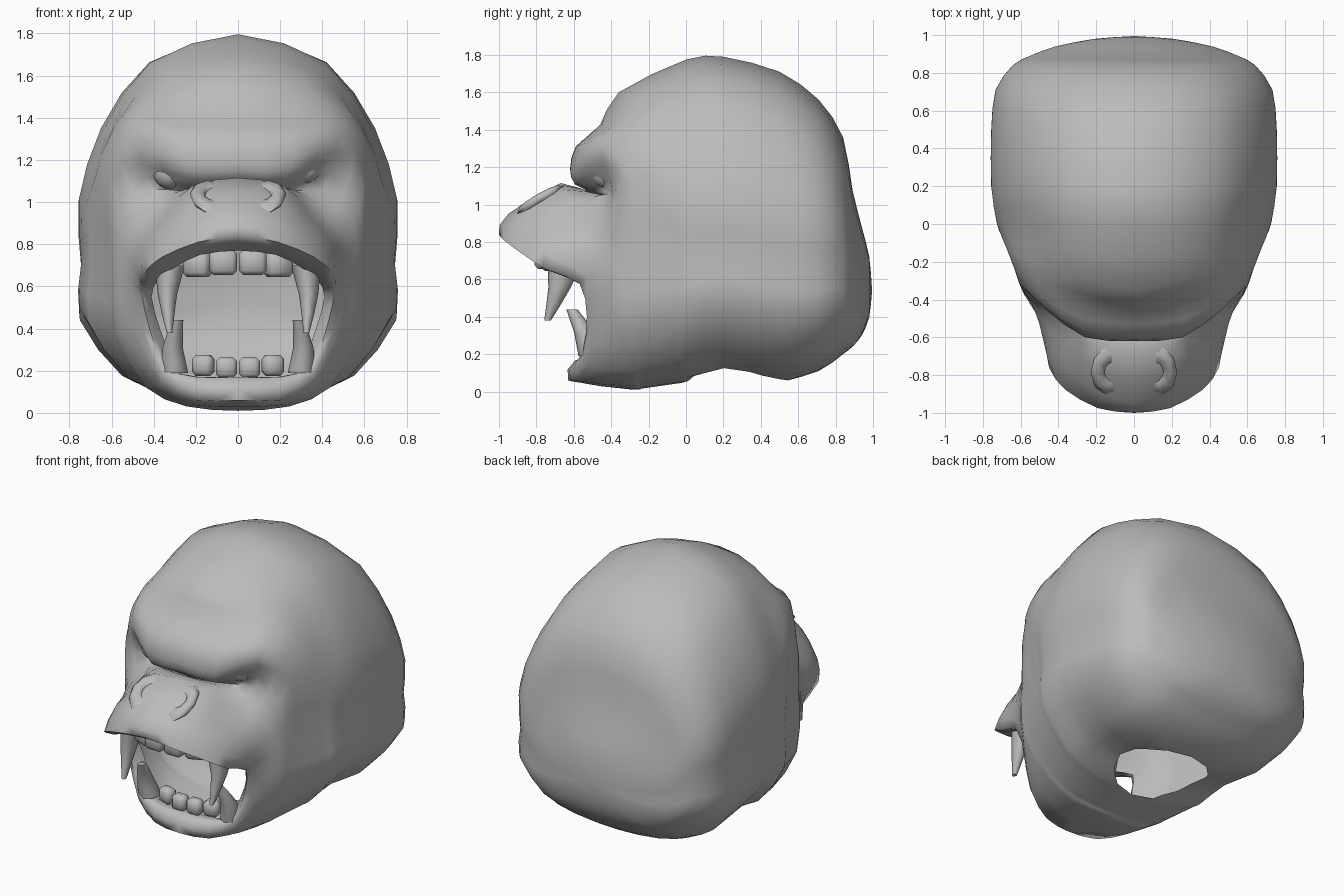
import bpy, bmesh, math
from mathutils import Vector as V, Matrix

if "Cube" in bpy.data.objects:
    bpy.data.objects.remove(bpy.data.objects["Cube"])

skin = bpy.data.materials.new("plain_grey")
skin.diffuse_color = (0.5, 0.5, 0.5, 1)
skin.use_nodes = True
skin.node_tree.nodes["Principled BSDF"].inputs["Base Color"].default_value = skin.diffuse_color


def finish(name, bm, angle=60):
    bmesh.ops.recalc_face_normals(bm, faces=bm.faces)
    me = bpy.data.meshes.new(name)
    bm.to_mesh(me)
    bm.free()
    me.materials.append(skin)
    ob = bpy.data.objects.new(name, me)
    bpy.context.collection.objects.link(ob)
    bpy.ops.object.select_all(action='DESELECT')
    ob.select_set(True)
    bpy.context.view_layer.objects.active = ob
    bpy.ops.object.shade_smooth_by_angle(angle=math.radians(angle))
    return ob


def spline(pts, n, mirrored=False):
    """Curve through the points with n steps per span."""
    flip = V((-1, 1, 1))
    before = pts[1] * flip if mirrored else pts[0] * 2 - pts[1]
    after = pts[-2] * flip if mirrored else pts[-1] * 2 - pts[-2]
    q = [before, *pts, after]
    out = []
    for p0, p1, p2, p3 in zip(q, q[1:], q[2:], q[3:]):
        m1, m2 = (p2 - p0) * .42, (p3 - p1) * .42
        for j in range(n):
            t = j / n
            out.append(p1 * (2*t**3 - 3*t*t + 1) + m1 * (t**3 - 2*t*t + t)
                       + p2 * (3*t*t - 2*t**3) + m2 * (t**3 - t*t))
    return out + [pts[-1]]


# --- head: half rings run from chin centre to crown centre ---
def section(y, s, top, low):
    outline = [(0, 0), (.3, .015), (.55, .07), (.75, .23), (.742, .37),
               (.755, .54), (.65, .74), (.42, .925), (0, 1)]
    return [V((x * s, y, low + (top - low) * t)) for x, t in outline]


lip_inner = [V(p) for p in (
    (0, -.5, .16), (.18, -.5, .16), (.29, -.49, .2), (.37, -.46, .4), (.41, -.5, .55),
    (.38, -.65, .63), (.3, -.75, .69), (.18, -.83, .75), (0, -.86, .77))]
lip_edge = [V(p) for p in (
    (0, -.59, .17), (.2, -.58, .17), (.35, -.55, .22), (.42, -.53, .4), (.46, -.57, .58),
    (.45, -.76, .66), (.36, -.88, .74), (.19, -.975, .81), (0, -1, .84))]
muzzle = [V(p) for p in (
    (0, -.63, .06), (.2, -.59, .06), (.37, -.52, .14), (.49, -.46, .38), (.52, -.47, .64),
    (.47, -.6, .77), (.38, -.74, .86), (.21, -.88, .94), (0, -.95, .95))]
cheek = [V(p) for p in (
    (0, -.28, .01), (.24, -.3, .03), (.43, -.3, .12), (.57, -.36, .38), (.57, -.39, .68),
    (.5, -.45, .87), (.35, -.53, .96), (.21, -.66, 1.08), (0, -.67, 1.115))]
sections = [section(*a) for a in (
    (0, .96, 1.775, .05), (.2, 1, 1.79, .1), (.5, 1, 1.71, .06), (.71, .97, 1.56, .11),
    (.84, .85, 1.36, .2), (.89, .73, 1.08, .24), (.94, .55, .88, .3),
    (.98, .28, .72, .4), (.995, 0, .54, .54))]


def half_rings(lift):
    # upper face: temple, eye, inner brow, centre; lift raises the outer brow
    upper = [
        ((.57, -.38, .99), (.41, -.40, 1.06), (.24, -.44, 1.05), (0, -.5, 1.05)),
        ((.60, -.33, 1.08), (.46, -.43, 1.18 + lift), (.23, -.58, 1.11), (0, -.59, 1.115)),
        ((.61, -.30, 1.12), (.47, -.45, 1.25 + lift), (.26, -.6, 1.2), (0, -.62, 1.19)),
        ((.62, -.27, 1.14), (.48, -.42, 1.34), (.27, -.56, 1.32), (0, -.59, 1.31)),
        ((.64, -.22, 1.15), (.5, -.34, 1.40), (.28, -.43, 1.41), (0, -.46, 1.425)),
        ((.67, -.14, 1.14), (.54, -.2, 1.42), (.31, -.28, 1.58), (0, -.36, 1.60))]
    rings = [lip_inner, lip_edge, muzzle, cheek]
    for i, row in enumerate(upper):
        t = (i + 1) / 7
        rings.append([cheek[k].lerp(sections[0][k], t) for k in range(5)] + [V(p) for p in row])
    return rings + sections


N = 2
bm = bmesh.new()
for side, lift in ((1, .03), (-1, 0)):
    rows = [spline(r, N, True) for r in half_rings(lift)]
    cols = [spline([r[k] for r in rows], N) for k in range(len(rows[0]))]
    g = [[bm.verts.new((p.x * side, p.y, p.z)) for p in c] for c in cols]
    for a, b in zip(g, g[1:]):
        for i in range(len(a) - 1):
            bm.faces.new((a[i], a[i + 1], b[i + 1], b[i]))
bmesh.ops.remove_doubles(bm, verts=bm.verts, dist=.002)


# neck opening: remove faces under the skull and round the rim
def neck_dist(p):
    return math.hypot(p.x, p.y - .26)


hole = [f for f in bm.faces if f.calc_center_median().z < .3
        and neck_dist(f.calc_center_median()) < .28]
bmesh.ops.delete(bm, geom=hole, context='FACES')
for v in bm.verts:
    if v.is_boundary and v.co.z < .3 and v.co.y > -.15:
        k = .285 / max(neck_dist(v.co), .01)
        v.co.x *= k
        v.co.y = .26 + (v.co.y - .26) * k
finish("head", bm, 75)

# --- nostrils: low flared rims on the sloping nose ---
for side, label in ((1, "right"), (-1, "left")):
    bm = bmesh.new()
    m = (Matrix.Translation((side * .125, -.775, 1.02)) @ Matrix.Rotation(math.radians(30), 4, 'X')
         @ Matrix.Rotation(side * -.2, 4, 'Y') @ Matrix.Diagonal((1, 1.4, .8, 1)))
    ring = [[bm.verts.new(m @ V(((.066 + .04 * math.cos(b)) * math.cos(a),
                                 (.066 + .04 * math.cos(b)) * math.sin(a), .035 * math.sin(b))))
             for b in [j * math.tau / 6 for j in range(6)]]
            for a in [i * math.tau / 10 for i in range(10)]]
    for i in range(10):
        for j in range(6):
            a, b = ring[i], ring[(i + 1) % 10]
            bm.faces.new((a[j], b[j], b[(j + 1) % 6], a[(j + 1) % 6]))
    finish(label + "_nostril", bm, 80)

# --- eyes ---
for x, z, label in ((.315, 1.165, "right"), (-.325, 1.14, "left")):
    bm = bmesh.new()
    bmesh.ops.create_uvsphere(bm, u_segments=14, v_segments=10, radius=.078,
                              matrix=Matrix.Translation((x, -.425, z)))
    finish(label + "_eye", bm)


# --- teeth ---
def fang(name, path, radii, wide=1):
    pts = spline([V(p) for p in path], 2)
    bm = bmesh.new()
    loops = []
    for i, p in enumerate(pts):
        r = radii[0] + (radii[1] - radii[0]) * (i / (len(pts) - 1)) ** 1.3
        loops.append([bm.verts.new(p + V((r * wide * math.cos(a), r * math.sin(a), 0)))
                      for a in [j * math.tau / 8 for j in range(8)]])
    for a, b in zip(loops, loops[1:]):
        for j in range(8):
            bm.faces.new((a[j], a[(j + 1) % 8], b[(j + 1) % 8], b[j]))
    bm.faces.new(loops[0])
    bm.faces.new(loops[-1])
    finish(name, bm)


def incisor(name, loc, size, turn):
    bm = bmesh.new()
    bmesh.ops.create_cube(bm, size=1, matrix=Matrix.Translation(loc)
                          @ Matrix.Rotation(turn, 4, 'Z') @ Matrix.Diagonal((*size, 1)))
    bmesh.ops.bevel(bm, geom=bm.edges[:], offset=.02, segments=1, affect='EDGES')
    finish(name, bm, 50)


for s, label in ((1, "right"), (-1, "left")):
    fang(label + "_upper_fang", ((s * .32, -.65, .7), (s * .335, -.675, .56), (s * .325, -.74, .38)),
         (.09, .018), .75)
    fang(label + "_lower_fang", ((s * .3, -.5, .19), (s * .31, -.54, .31), (s * .285, -.61, .44)),
         (.075, .03), .85)
    for i, (x, y) in enumerate(((.07, -.76), (.19, -.71))):
        incisor(f"{label}_upper_incisor_{i}", (s * x, y, .715 - i * .01), (.13, .1, .12), s * i * .4)
    for i, (x, y) in enumerate(((.055, -.53), (.165, -.51))):
        incisor(f"{label}_lower_incisor_{i}", (s * x, y, .215 + i * .01), (.1, .08, .1), s * i * .3)
